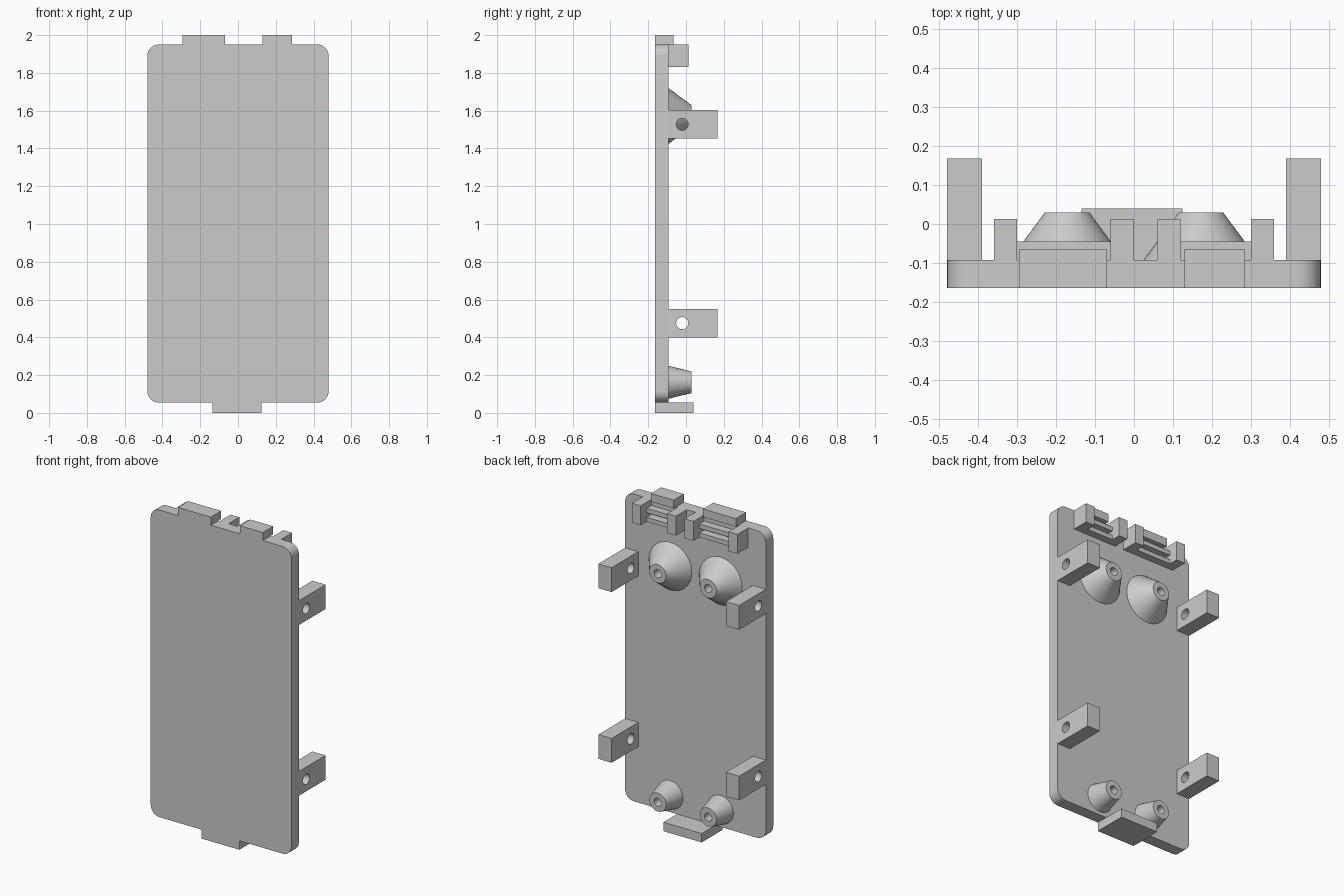
import bpy, bmesh, math
from mathutils import Matrix, Vector

old = bpy.data.objects.get("Cube")
if old:
    bpy.data.objects.remove(old, do_unlink=True)

grey = bpy.data.materials.new("plain_grey")
grey.use_nodes = True
grey.diffuse_color = (0.6, 0.6, 0.6, 1)
grey.node_tree.nodes["Principled BSDF"].inputs["Base Color"].default_value = (0.6, 0.6, 0.6, 1)

FRONT, BACK = -0.165, -0.092   # faces of the panel


def finish(name, bm, smooth=False):
    """Turn a bmesh into a coloured object."""
    bmesh.ops.recalc_face_normals(bm, faces=bm.faces)
    mesh = bpy.data.meshes.new(name)
    bm.to_mesh(mesh)
    bm.free()
    mesh.materials.append(grey)
    obj = bpy.data.objects.new(name, mesh)
    bpy.context.collection.objects.link(obj)
    if smooth:
        shade(obj)
    return obj


def shade(obj):
    bpy.ops.object.select_all(action="DESELECT")
    obj.select_set(True)
    bpy.context.view_layer.objects.active = obj
    bpy.ops.object.shade_smooth_by_angle(angle=math.radians(30))


def box_mesh(x, y, z):
    bm = bmesh.new()
    bmesh.ops.create_cube(bm, size=1)
    for v in bm.verts:
        v.co = Vector([(a + b) / 2 + c * (b - a) for c, (a, b) in zip(v.co, (x, y, z))])
    return bm


def box(name, x, y, z):
    return finish(name, box_mesh(x, y, z))


def post(name, x, z, base_radius):
    """Tapered screw post with a blind bore, spun about the y axis."""
    tip, top_radius, bore = 0.03, 0.057, 0.025
    profile = [(0, BACK), (base_radius, BACK), (top_radius, tip),
               (bore, tip), (bore, BACK + 0.01), (0, BACK + 0.01)]
    bm = bmesh.new()
    verts = [bm.verts.new((x + r, y, z)) for r, y in profile]
    edges = [bm.edges.new(pair) for pair in zip(verts, verts[1:])]
    bmesh.ops.spin(bm, geom=verts + edges, cent=(x, 0, z), axis=(0, 1, 0),
                   angle=math.tau, steps=48, use_duplicate=False)
    bmesh.ops.remove_doubles(bm, verts=bm.verts, dist=0.0001)
    finish(name, bm, smooth=True)


def lug(name, side, z):
    """Square arm with a round hole through it from side to side."""
    x = sorted((side * 0.39, side * 0.48))
    arm = box(name, x, (BACK, 0.168), (z - 0.075, z + 0.075))
    bm = bmesh.new()
    place = Matrix.Translation((side * 0.435, -0.02, z)) @ Matrix.Rotation(math.pi / 2, 4, "Y")
    bmesh.ops.create_cone(bm, cap_ends=True, segments=32, radius1=0.032,
                          radius2=0.032, depth=0.2, matrix=place)
    cutter = finish("hole_cutter", bm)
    cutter.hide_render = True
    mod = arm.modifiers.new("hole", "BOOLEAN")
    mod.operation, mod.solver, mod.object = "DIFFERENCE", "EXACT", cutter
    bpy.context.view_layer.objects.active = arm
    bpy.ops.object.modifier_apply(modifier=mod.name)
    bpy.data.objects.remove(cutter, do_unlink=True)
    shade(arm)


# Panel with rounded corners
bm = box_mesh((-0.48, 0.48), (FRONT, BACK), (0.055, 1.95))
corners = [e for e in bm.edges if abs(e.verts[0].co.y - e.verts[1].co.y) > 0.01]
bmesh.ops.bevel(bm, geom=corners, offset=0.06, segments=10, profile=0.5, affect="EDGES")
finish("panel", bm, smooth=True)

# Locating tabs on the top and bottom edges
box("top_tab_right", (-0.295, -0.07), (FRONT, -0.065), (1.95, 2.0))
box("top_tab_left", (0.13, 0.285), (FRONT, -0.065), (1.95, 2.0))
box("bottom_tab", (-0.135, 0.125), (FRONT, 0.04), (0, 0.055))

# Clips: two end blocks joined by thin slats
for side, x0, x1 in (("right", -0.36, 0.0), ("left", 0.06, 0.36)):
    for end, x in (("outer", x0), ("inner", x1 - 0.06)):
        box(f"clip_block_{side}_{end}", (x, x + 0.06), (BACK, 0.013), (1.83, 1.95))
    for level, z in (("lower", 1.83), ("upper", 1.885)):
        box(f"clip_slat_{side}_{level}", (x0 + 0.06, x1 - 0.06), (BACK, -0.045), (z, z + 0.027))

# Side lugs and screw posts
for side, sign in (("left", 1), ("right", -1)):
    lug(f"upper_lug_{side}", sign, 1.528)
    lug(f"lower_lug_{side}", sign, 0.475)
    post(f"upper_post_{side}", sign * 0.172, 1.572, 0.147)
    post(f"lower_post_{side}", sign * 0.172, 0.162, 0.087)
